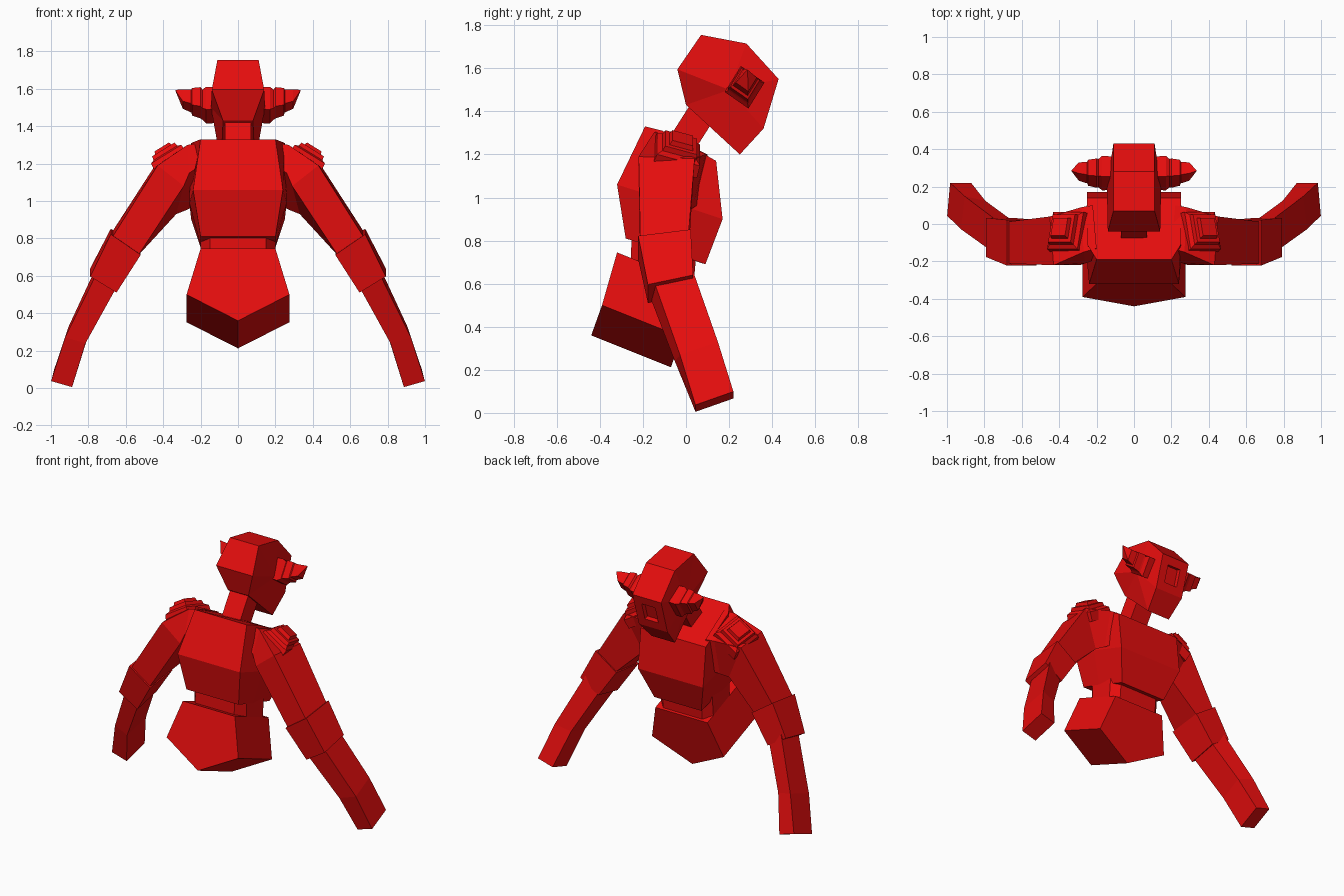
import bpy, bmesh
from mathutils import Vector

if "Cube" in bpy.data.objects:
    bpy.data.objects.remove(bpy.data.objects["Cube"])

red = bpy.data.materials.new("red_paint")
red.diffuse_color = (0.78, 0.004, 0.004, 1)
red.use_nodes = True
red.node_tree.nodes["Principled BSDF"].inputs["Base Color"].default_value = red.diffuse_color


def finish(name, bm, mirror=False):
    bmesh.ops.recalc_face_normals(bm, faces=bm.faces)
    me = bpy.data.meshes.new(name)
    bm.to_mesh(me)
    bm.free()
    me.materials.append(red)
    ob = bpy.data.objects.new(name, me)
    bpy.context.collection.objects.link(ob)
    if mirror:
        ob.modifiers.new("mirror", 'MIRROR').use_mirror_merge = False
    return ob


def loft(name, rings, mirror=False):
    """Closed solid through rings with equal point counts."""
    bm = bmesh.new()
    vs = [[bm.verts.new(p) for p in r] for r in rings]
    n = len(vs[0])
    for a, b in zip(vs, vs[1:]):
        for i in range(n):
            j = (i + 1) % n
            bm.faces.new((a[i], a[j], b[j], b[i]))
    bm.faces.new(vs[0])
    bm.faces.new(vs[-1])
    return finish(name, bm, mirror)


def quad(c, u, v):
    """Four corners around a centre from two half-axis vectors."""
    c, u, v = Vector(c), Vector(u), Vector(v)
    return [c + u - v, c + u + v, c - u + v, c - u - v]


def sym(pts):
    """Ring from its right half, listed front to back."""
    return pts + [(-x, y, z) for x, y, z in reversed(pts)]


# Pelvis: pentagon swept back and down
pent = [(-.2, -.32, .745), (.2, -.32, .745), (.275, -.39, .50),
        (0, -.44, .36), (-.275, -.39, .50)]
loft("pelvis", [pent, [(x, y + .37, z - .148) for x, y, z in pent]])

# Waist: narrow chamfered block
loft("waist", [sym([(.15, -.26, .64), (.2, -.19, .62), (.2, -.02, .56), (.15, .03, .54)]),
               sym([(.15, -.25, .86), (.2, -.19, .84), (.2, 0, .78), (.15, .05, .76)])])

# Chest: three tilted six-sided rings
loft("chest", [sym([(.2, -.28, .81), (.2, -.12, .76), (.18, .09, .69)]),
               sym([(.24, -.32, 1.06), (.26, -.1, .99), (.25, .17, .90)]),
               sym([(.2, -.19, 1.33), (.25, -.11, 1.31), (.25, .14, 1.17)])])

# Neck
loft("neck", [quad((0, -.05, 1.2), (.07, 0, 0), (0, .055, -.035)),
              quad((0, .09, 1.42), (.07, 0, 0), (0, .055, -.035))])

# Head: side profile (y, z, half width) with bulging cheeks and a recessed rear slot
profile = [(-.04, 1.595, .14), (.07, 1.755, .11), (.28, 1.715, .11),
           (.43, 1.55, .11), (.36, 1.32, .11), (.25, 1.2, .09), (0, 1.43, .08)]
bm = bmesh.new()
sides = [[bm.verts.new((s * w, y, z)) for y, z, w in profile] for s in (1, -1)]
cheeks = [bm.verts.new((s * .145, .2, 1.5)) for s in (1, -1)]
for i in range(7):
    j = (i + 1) % 7
    f = bm.faces.new((sides[0][i], sides[0][j], sides[1][j], sides[1][i]))
    if i == 3:
        slot = f
    for k in (0, 1):
        bm.faces.new((sides[k][i], sides[k][j], cheeks[k]))
bmesh.ops.recalc_face_normals(bm, faces=bm.faces)
bmesh.ops.inset_individual(bm, faces=[slot], thickness=.083)
normal = slot.normal.copy()
hole = bmesh.ops.extrude_discrete_faces(bm, faces=[slot])["faces"]
bmesh.ops.translate(bm, verts=hole[0].verts, vec=normal * -.03)
finish("head", bm)

# Ear horns: stepped tapering squares, turned in the side plane
a, b = Vector((0, .036, .058)), Vector((0, .053, -.037))
steps = [(.12, .272, 1.512, 1), (.17, .272, 1.512, 1.04), (.19, .272, 1.515, .85),
         (.2, .272, 1.525, .88), (.245, .274, 1.53, .78), (.25, .275, 1.535, .65),
         (.295, .28, 1.545, .55), (.335, .285, 1.592, .02)]
loft("ear_horn", [quad((x, y, z), a * s, b * s) for x, y, z, s in steps], True)

# Upper arm: chest joint, shoulder, elbow
loft("upper_arm", [
    [(.2, -.13, 1.31), (.22, .1, 1.2), (.24, .06, .97), (.23, -.2, 1.17)],
    [(.27, -.15, 1.3), (.28, .09, 1.2), (.28, .03, .95), (.26, -.21, 1.15)],
    [(.43, -.22, 1.19), (.45, .04, 1.18), (.33, .0, .93), (.29, -.22, 1.08)],
    quad((.605, -.1, .77), (.068, 0, .05), (0, .112, .015))], True)

# Elbow cuff
loft("elbow_cuff", [quad((.6, -.1, .782), (.08, 0, .055), (0, .122, .015)),
                    quad((.72, -.072, .575), (.07, 0, .043), (0, .105, .022))], True)

# Forearm bending at the wrist
loft("forearm", [quad((.69, -.075, .62), (.055, .01, .035), (0, .092, .02)),
                 quad((.86, .048, .285), (.055, .012, .015), (-.01, .088, .03)),
                 quad((.935, .132, .052), (.056, 0, .016), (-.008, .088, .031))], True)

# Shoulder pad: stacked frustums facing up, out and back
n = Vector((.5, .3, .81)).normalized()
u = Vector((.85, 0, -.52)).normalized()
v = n.cross(u).normalized()
u = v.cross(n)
base = Vector((.35, -.045, 1.195))
loft("shoulder_pad", [quad(base + n * h, u * s, v * s * 1.1) for h, s in
                      ((-.03, .1), (.035, .095), (.05, .075), (.075, .07),
                       (.077, .052), (.1, .045))], True)
